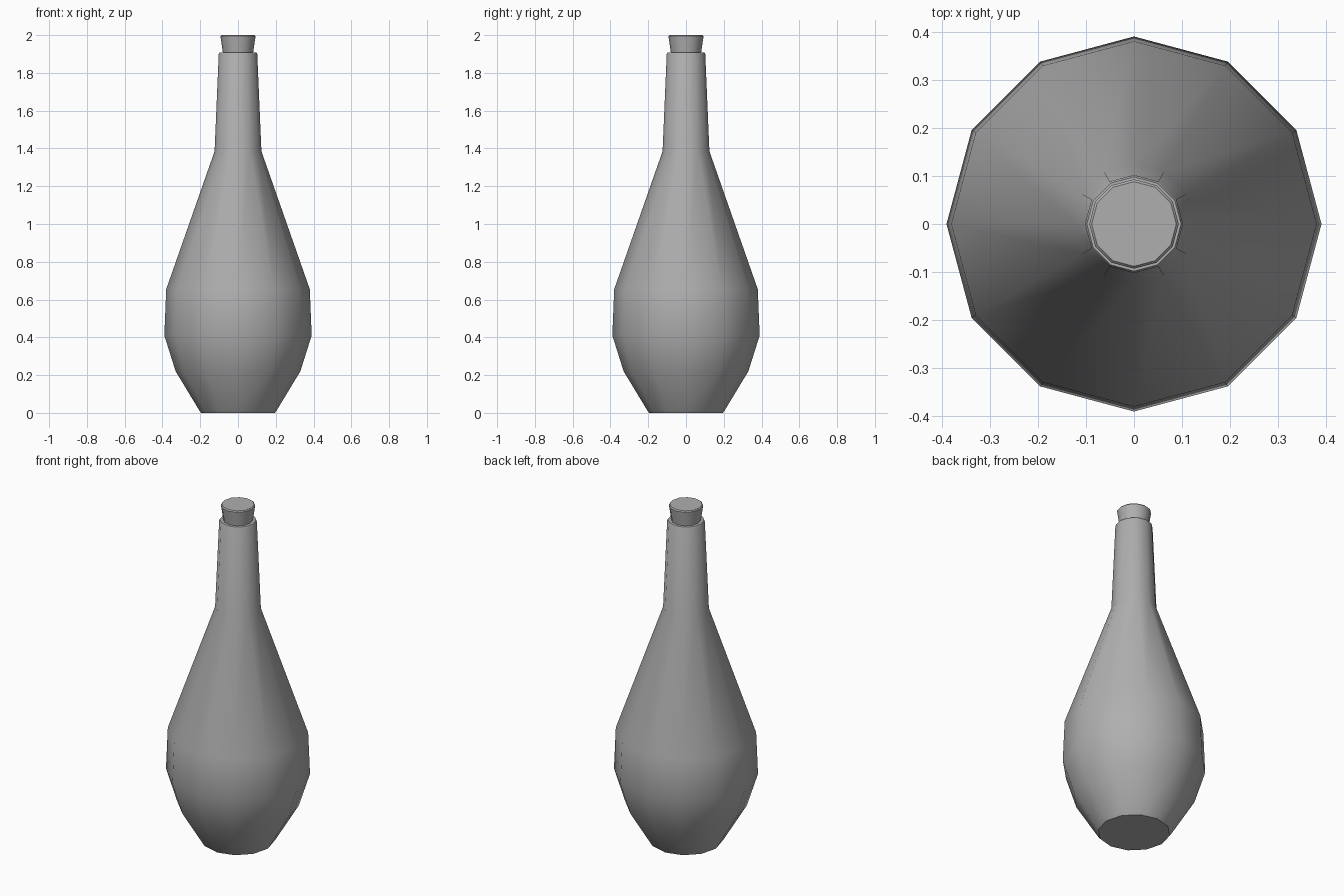
import bpy, bmesh
from math import cos, sin, pi, radians

if "Cube" in bpy.data.objects:
    bpy.data.objects.remove(bpy.data.objects["Cube"])

SIDES = 12


def grey(name, value):
    mat = bpy.data.materials.new(name)
    mat.diffuse_color = (value, value, value, 1)
    mat.use_nodes = True
    mat.node_tree.nodes["Principled BSDF"].inputs["Base Color"].default_value = mat.diffuse_color
    return mat


def lathe(name, profile, mat):
    """Revolve (radius, z) points round z and cap both ends."""
    bm = bmesh.new()
    rings = [[bm.verts.new((r * cos(2 * pi * i / SIDES), r * sin(2 * pi * i / SIDES), z))
              for i in range(SIDES)] for r, z in profile]
    for a, b in zip(rings, rings[1:]):
        for i in range(SIDES):
            j = (i + 1) % SIDES
            bm.faces.new((a[i], a[j], b[j], b[i]))
    bm.faces.new(rings[0][::-1])
    bm.faces.new(rings[-1])
    bmesh.ops.recalc_face_normals(bm, faces=bm.faces)
    mesh = bpy.data.meshes.new(name)
    bm.to_mesh(mesh)
    bm.free()
    mesh.materials.append(mat)
    obj = bpy.data.objects.new(name, mesh)
    bpy.context.collection.objects.link(obj)
    bpy.ops.object.select_all(action='DESELECT')
    obj.select_set(True)
    bpy.context.view_layer.objects.active = obj
    bpy.ops.object.shade_smooth_by_angle(angle=radians(40))
    return obj


dark_grey = grey("dark_grey", 0.43)

# Bottle: foot, rounded belly, sloping shoulder and long neck
lathe("bottle", [(0.195, 0), (0.203, 0.01), (0.33, 0.22), (0.39, 0.41),
                 (0.38, 0.655), (0.124, 1.385), (0.102, 1.9), (0.098, 1.907)], dark_grey)

# Tapered stopper in the neck
lathe("stopper", [(0.079, 1.9), (0.093, 1.994), (0.088, 2.0)], dark_grey)
